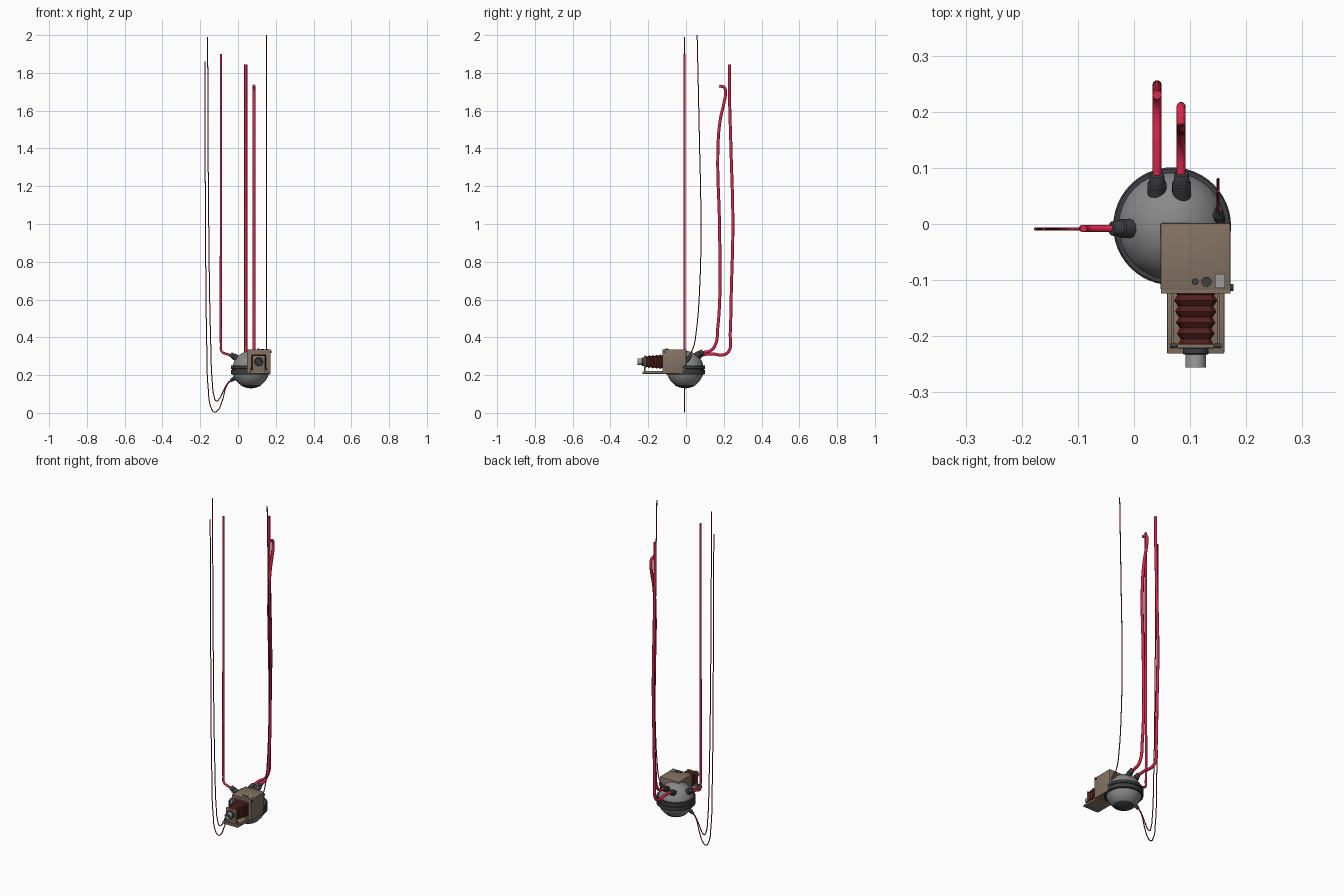
import bpy, bmesh, math
from mathutils import Vector

if "Cube" in bpy.data.objects:
    bpy.data.objects.remove(bpy.data.objects["Cube"])


def material(name, rgb):
    m = bpy.data.materials.new(name)
    m.diffuse_color = (*rgb, 1)
    m.use_nodes = True
    m.node_tree.nodes["Principled BSDF"].inputs["Base Color"].default_value = m.diffuse_color
    return m


RED = material("red_tube", (0.68, 0.02, 0.07))
WIRE = material("dark_red_wire", (0.32, 0.02, 0.05))
DARK = material("dark_metal", (0.05, 0.05, 0.055))
STEEL = material("grey_metal", (0.25, 0.25, 0.25))
SILVER = material("lens_metal", (0.34, 0.34, 0.34))
TAN = material("tan_leather", (0.23, 0.17, 0.125))
MAROON = material("bellows_maroon", (0.08, 0.014, 0.013))


def finish(name, bm, mat, smooth=True):
    bmesh.ops.recalc_face_normals(bm, faces=bm.faces)
    me = bpy.data.meshes.new(name)
    bm.to_mesh(me)
    bm.free()
    ob = bpy.data.objects.new(name, me)
    bpy.context.collection.objects.link(ob)
    me.materials.append(mat)
    if smooth:
        bpy.ops.object.select_all(action='DESELECT')
        ob.select_set(True)
        bpy.context.view_layer.objects.active = ob
        bpy.ops.object.shade_smooth_by_angle(angle=math.radians(35))
    return ob


def box(name, lo, hi, mat, bevel=0):
    lo, hi = Vector(lo), Vector(hi)
    bm = bmesh.new()
    bmesh.ops.create_cube(bm, size=1)
    for v in bm.verts:
        v.co = (lo + hi) / 2 + v.co * (hi - lo)
    if bevel:
        bmesh.ops.bevel(bm, geom=bm.edges[:], offset=bevel, segments=2,
                        profile=0.5, affect='EDGES')
    return finish(name, bm, mat)


def lathe(name, base, axis, profile, mat, n=32):
    """Revolve (radius, height) pairs around an axis starting at base."""
    rot = Vector((0, 0, 1)).rotation_difference(Vector(axis).normalized())
    bm = bmesh.new()
    rings = []
    for r, h in profile:
        angles = [2 * math.pi * i / n for i in range(n)]
        rings.append([bm.verts.new(Vector(base) + rot @ Vector((r * math.cos(a), r * math.sin(a), h)))
                      for a in angles])
    for a, b in zip(rings, rings[1:]):
        for i in range(n):
            bm.faces.new((a[i], a[(i + 1) % n], b[(i + 1) % n], b[i]))
    bm.faces.new(rings[0])
    bm.faces.new(rings[-1])
    return finish(name, bm, mat)


def tube(name, pts, radius, mat):
    cu = bpy.data.curves.new(name, 'CURVE')
    cu.dimensions = '3D'
    cu.bevel_depth = radius
    cu.bevel_resolution = 3
    cu.use_fill_caps = True
    cu.resolution_u = 10
    sp = cu.splines.new('BEZIER')
    sp.bezier_points.add(len(pts) - 1)
    for p, co in zip(sp.bezier_points, pts):
        p.co = co
        p.handle_left_type = p.handle_right_type = 'AUTO'
    cu.materials.append(mat)
    ob = bpy.data.objects.new(name, cu)
    bpy.context.collection.objects.link(ob)
    return ob


# Spherical chamber with a bolted double flange and a bottom cap
C = Vector((0.068, -0.004, 0.23))
bm = bmesh.new()
bmesh.ops.create_uvsphere(bm, u_segments=32, v_segments=24, radius=0.098)
bmesh.ops.translate(bm, verts=bm.verts, vec=C)
finish("sphere_chamber", bm, STEEL)
lathe("equator_flange", C, (0, 0, 1),
      [(0.09, -0.026), (0.102, -0.026), (0.105, -0.023), (0.105, -0.004), (0.1, -0.002), (0.1, 0.002),
       (0.105, 0.004), (0.105, 0.019), (0.102, 0.022), (0.09, 0.022)], DARK, 48)
cap = [(0.1 * math.sin(t), -0.1 * math.cos(t)) for t in (0.05, 0.2, 0.35, 0.5, 0.6)]
lathe("bottom_cap", C, (0, 0, 1), cap, DARK)


# Hose fittings: socket with a wider collar
def fitting(name, start, end, r):
    d = Vector(end) - Vector(start)
    L = d.length
    lathe(name, start, d, [(r, 0), (r, L * 0.6), (r * 0.85, L * 0.64), (r * 0.75, L * 0.97),
                           (r * 0.68, L)], DARK, 20)


fitting("left_fitting", (0.005, -0.008, 0.283), (-0.04, -0.008, 0.31), 0.017)
fitting("back_fitting_a", (0.041, 0.046, 0.288), (0.041, 0.088, 0.313), 0.017)
fitting("back_fitting_b", (0.085, 0.046, 0.298), (0.085, 0.09, 0.325), 0.017)
fitting("right_fitting", (0.151, 0.002, 0.27), (0.151, 0.027, 0.312), 0.01)
fitting("lower_fitting", (-0.01, -0.009, 0.188), (-0.04, -0.009, 0.17), 0.011)

# Thick hoses
tube("left_hose", [(-0.033, -0.008, 0.305), (-0.065, -0.008, 0.313), (-0.086, -0.008, 0.325),
                   (-0.09, -0.008, 0.36), (-0.09, -0.008, 1.0), (-0.09, -0.008, 1.9)], 0.0065, RED)
tube("back_hose_a", [(0.041, y, z) for y, z in
                     ((0.08, 0.308), (0.14, 0.312), (0.2, 0.308), (0.228, 0.33), (0.234, 0.42),
                      (0.24, 0.65), (0.248, 1.0), (0.238, 1.4), (0.23, 1.7), (0.23, 1.845))], 0.0082, RED)
tube("back_hose_b", [(0.084, y, z) for y, z in
                     ((0.08, 0.319), (0.13, 0.33), (0.155, 0.36), (0.168, 0.45), (0.179, 0.62),
                      (0.177, 1.0), (0.169, 1.4), (0.181, 1.55), (0.203, 1.65), (0.209, 1.69),
                      (0.203, 1.722), (0.176, 1.731))], 0.0082, RED)

# Thin wires
tube("right_wire", [(0.15, y, z) for y, z in
                    ((0.02, 0.305), (0.04, 0.35), (0.053, 0.42), (0.074, 0.7), (0.079, 1.02),
                     (0.071, 1.45), (0.059, 2.0))], 0.0028, WIRE)
tube("left_wire_outer", [(x, -0.009, z) for x, z in
                         ((-0.035, 0.173), (-0.056, 0.15), (-0.085, 0.06), (-0.105, 0.016),
                          (-0.124, 0.004), (-0.143, 0.03), (-0.157, 0.12), (-0.166, 0.39),
                          (-0.172, 1.0), (-0.176, 1.86))], 0.0028, WIRE)
tube("left_wire_inner", [(x, -0.009, z) for x, z in
                         ((-0.035, 0.174), (-0.05, 0.163), (-0.083, 0.105), (-0.1, 0.073),
                          (-0.114, 0.063), (-0.127, 0.09), (-0.136, 0.16), (-0.145, 0.39),
                          (-0.155, 1.0), (-0.161, 1.99))], 0.0028, WIRE)

# Folding camera: body, open front frame, bed with rails
X, Z = 0.11, 0.271
box("camera_body", (0.047, -0.118, 0.207), (0.172, 0.002, 0.336), TAN, 0.004)
for s in (-1, 1):
    xs = sorted((X + s * 0.045, X + s * 0.062))
    box("front_frame_side", (xs[0], -0.124, 0.207), (xs[1], -0.11, 0.335), TAN)
    zs = sorted((Z + s * 0.047, Z + s * 0.064))
    box("front_frame_bar", (X - 0.062, -0.124, zs[0]), (X + 0.062, -0.11, zs[1]), TAN)
    xr = X + s * 0.041
    box("bed_rail", (xr - 0.002, -0.222, 0.218), (xr + 0.002, -0.12, 0.222), TAN)
    lathe("lens_board_knob", (X + s * 0.033, -0.217, 0.232), (s, 0, 0),
          [(0.004, 0), (0.004, 0.013)], DARK, 12)
box("camera_bed", (X - 0.051, -0.231, 0.207), (X + 0.051, -0.115, 0.219), TAN, 0.002)

# Pleated bellows tapering to the lens board
bm = bmesh.new()
loops = []
pleats = 5
for i in range(2 * pleats + 1):
    t = i / (2 * pleats)
    h = 0.040 - 0.008 * t - (0.006 if i % 2 else 0)
    k = 0.006
    y = -0.117 - 0.098 * t
    corners = [(h, k - h), (h, h - k), (h - k, h), (k - h, h), (-h, h - k), (-h, k - h), (k - h, -h), (h - k, -h)]
    loops.append([bm.verts.new((X + a, y, Z + b)) for a, b in corners])
for a, b in zip(loops, loops[1:]):
    for i in range(8):
        bm.faces.new((a[i], a[(i + 1) % 8], b[(i + 1) % 8], b[i]))
bm.faces.new(loops[0])
bm.faces.new(loops[-1])
finish("bellows", bm, MAROON, smooth=False)

# Lens board and lens
box("lens_board", (X - 0.033, -0.222, 0.219), (X + 0.033, -0.214, 0.304), TAN, 0.002)
lathe("shutter_ring", (X, -0.22, Z), (0, -1, 0), [(0.023, 0), (0.023, 0.011), (0.021, 0.013)], DARK)
lathe("lens_barrel", (X, -0.23, Z), (0, -1, 0),
      [(0.018, 0), (0.018, 0.026), (0.014, 0.026), (0.012, 0.012)], SILVER)
lathe("lens_glass", (X, -0.24, Z), (0, -1, 0), [(0.012, 0), (0.010, 0.004), (0.004, 0.006)], DARK)

# Controls on top and side
lathe("small_button", (0.109, -0.103, 0.334), (0, 0, 1), [(0.006, 0), (0.006, 0.006)], DARK, 16)
lathe("winding_dial", (0.129, -0.103, 0.334), (0, 0, 1), [(0.009, 0), (0.009, 0.005)], DARK, 20)
box("viewfinder", (0.144, -0.114, 0.333), (0.162, -0.089, 0.339), SILVER)
lathe("side_knob", (0.17, -0.113, 0.323), (1, 0, 0), [(0.006, 0), (0.006, 0.007)], DARK, 16)
